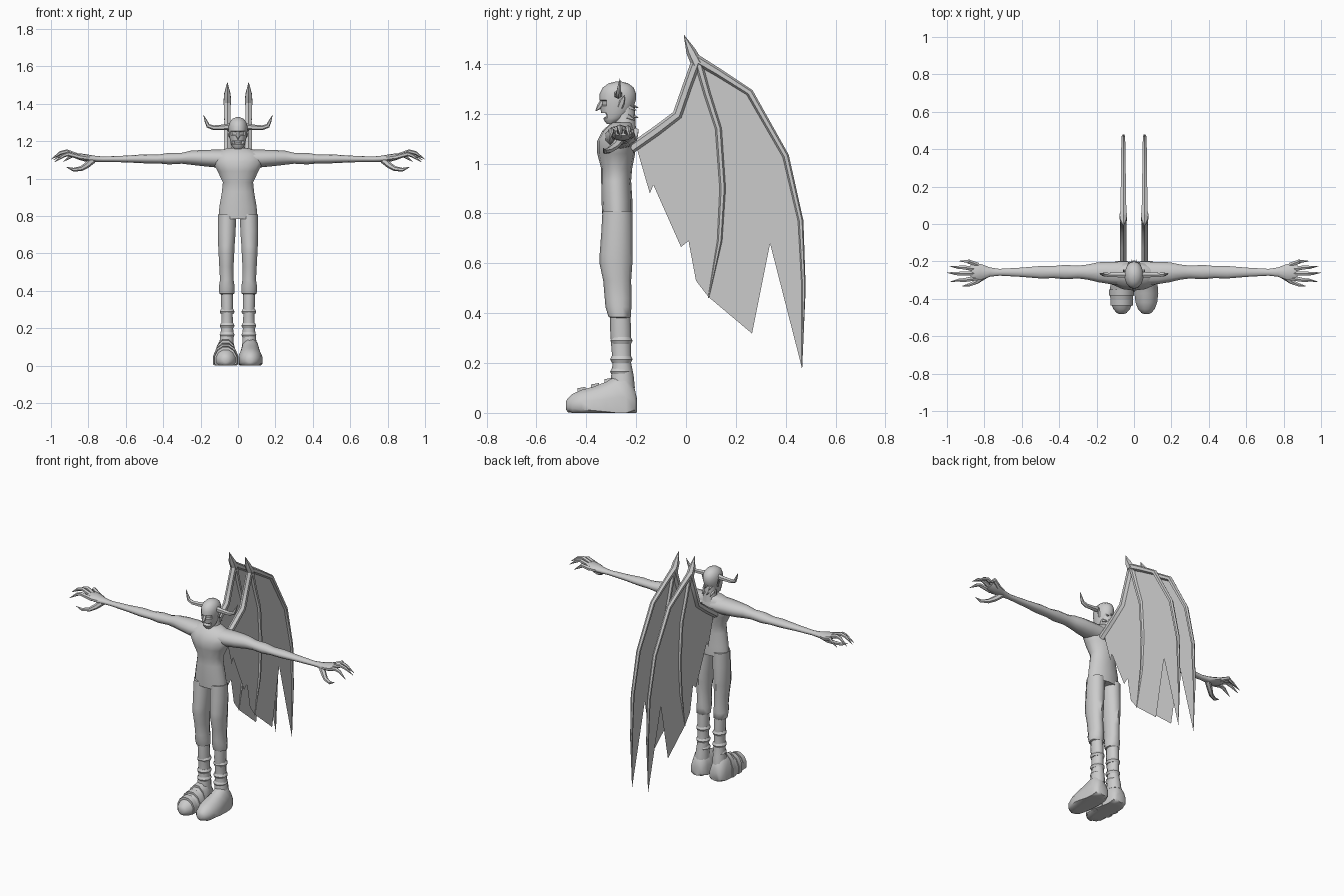
import bpy, bmesh, math
from mathutils import Vector

grey = bpy.data.materials.new("plain grey")
grey.diffuse_color = (0.6, 0.6, 0.6, 1)


def finish(name, bm, mirror=False, angle=50):
    bmesh.ops.recalc_face_normals(bm, faces=bm.faces)
    me = bpy.data.meshes.new(name)
    bm.to_mesh(me)
    bm.free()
    me.materials.append(grey)
    ob = bpy.data.objects.new(name, me)
    bpy.context.collection.objects.link(ob)
    bpy.ops.object.select_all(action='DESELECT')
    ob.select_set(True)
    bpy.context.view_layer.objects.active = ob
    bpy.ops.object.shade_smooth_by_angle(angle=math.radians(angle))
    if mirror:
        ob.modifiers.new("mirror", 'MIRROR')
    return ob


def loft(bm, rings, sides=8, ref=(1, 0, 0), axis=None, floor=False):
    """Skin elliptical rings (x, y, z, radius along ref, other radius)."""
    pts = [Vector(r[:3]) for r in rings]
    ref, loops = Vector(ref), []
    for i, r in enumerate(rings):
        t = Vector(axis) if axis else pts[min(i + 1, len(pts) - 1)] - pts[max(i - 1, 0)]
        t.normalize()
        u = (ref - t * ref.dot(t)).normalized()
        v = t.cross(u)
        ra, rb = r[3], r[-1]
        loop = []
        for k in range(sides):
            a = 2 * math.pi * (k + 0.5) / sides
            p = pts[i] + u * ra * math.cos(a) + v * rb * math.sin(a)
            if floor:
                p.z = max(p.z, 0)
            loop.append(bm.verts.new(p))
        loops.append(loop)
    for a, b in zip(loops, loops[1:]):
        for k in range(sides):
            n = (k + 1) % sides
            bm.faces.new((a[k], a[n], b[n], b[k]))
    bm.faces.new(loops[0][::-1])
    bm.faces.new(loops[-1])


def part(name, rings, mirror=False, **kw):
    bm = bmesh.new()
    loft(bm, rings, **kw)
    return finish(name, bm, mirror)


UP = (0, 0, 1)

# torso and neck
part("torso", [(0, -.275, .785, .108, .06), (0, -.277, .85, .102, .062), (0, -.28, .93, .088, .06),
               (0, -.278, .98, .083, .062), (0, -.28, 1.04, .112, .076), (0, -.278, 1.09, .14, .078),
               (0, -.27, 1.13, .135, .066), (0, -.262, 1.155, .09, .048), (0, -.255, 1.165, .045, .04)],
     sides=14, axis=UP)
part("neck", [(0, -.25, 1.13, .05, .05), (0, -.245, 1.17, .038, .042), (0, -.25, 1.23, .036, .045)],
     sides=10, axis=UP)

# head with sunken eyes and mouth
bm = bmesh.new()
loft(bm, [(0, -.303, 1.158, .018, .014), (0, -.296, 1.172, .032, .032), (0, -.288, 1.182, .037, .044),
          (0, -.282, 1.202, .043, .058), (0, -.277, 1.23, .048, .068), (0, -.274, 1.254, .051, .073),
          (0, -.273, 1.28, .051, .073), (0, -.272, 1.305, .044, .062), (0, -.271, 1.322, .028, .038),
          (0, -.271, 1.329, .008, .01)], sides=14, axis=UP)
bm.normal_update()


def head_faces(z0, z1, x0, x1):
    out = []
    for f in bm.faces:
        c = f.calc_center_median()
        if z0 < c.z < z1 and x0 < abs(c.x) < x1 and c.y < -.3:
            out.append(f)
    return out


mouth, eyes = head_faces(1.183, 1.2, -1, .035), head_faces(1.235, 1.254, .01, .034)
bmesh.ops.inset_region(bm, faces=mouth, thickness=.003, depth=-.016)
bmesh.ops.inset_region(bm, faces=eyes, thickness=.004, depth=-.008)
finish("head", bm, angle=40)
part("nose", [(0, -.335, 1.252, .008, .008), (0, -.345, 1.23, .013, .012), (0, -.362, 1.211, .002, .002)], sides=6)
part("horn", [(.035, -.272, 1.278, .018), (.08, -.272, 1.274, .015), (.13, -.272, 1.272, .013),
              (.16, -.27, 1.282, .011), (.17, -.268, 1.305, .008), (.184, -.265, 1.34, .001)],
     True, sides=6, ref=(0, 1, 0))

# hair spikes and ears
bm = bmesh.new()
for x, z, tip in ((.0, 1.235, -.19), (.022, 1.225, -.198), (.012, 1.195, -.19), (.03, 1.185, -.203)):
    loft(bm, [(x, -.235, z + .005, .013), (x, tip, z - .012, .001)], sides=5)
finish("hair_spikes", bm, True)
part("ear", [(.043, -.265, 1.225, .008, .012), (.053, -.255, 1.25, .005, .012), (.058, -.245, 1.275, .001)],
     True, sides=5)

# arms
part("arm", [(.03, -.265, 1.105, .068, .05), (.13, -.262, 1.108, .062, .047), (.19, -.258, 1.11, .056, .043),
             (.25, -.257, 1.112, .042, .038), (.3, -.257, 1.109, .036, .029), (.37, -.257, 1.107, .04, .031),
             (.43, -.257, 1.105, .034, .023), (.5, -.258, 1.106, .035, .024), (.6, -.258, 1.105, .026, .018),
             (.72, -.258, 1.104, .019, .014), (.77, -.257, 1.106, .026, .017), (.82, -.256, 1.112, .045, .02),
             (.86, -.254, 1.12, .046, .016), (.875, -.254, 1.122, .036, .01)],
     True, sides=10, ref=(0, 1, 0), axis=(1, 0, 0))

# clawed fingers and thumb
bm = bmesh.new()
for y0, y1, y2, reach, lift in ((-.22, -.2, -.198, .935, 1.132), (-.243, -.232, -.226, .985, 1.142),
                                (-.265, -.265, -.26, 1.0, 1.145), (-.288, -.3, -.308, .98, 1.132)):
    loft(bm, [(.835, y0, 1.113, .014), (.5 * (.835 + reach), y1, lift, .012),
              (reach - .05, y1, lift - .008, .01), (reach, y2, lift - .042, .001)], sides=6, ref=(0, 1, 0))
loft(bm, [(.775, -.262, 1.1, .018), (.81, -.285, 1.07, .016), (.84, -.308, 1.053, .013),
          (.88, -.325, 1.048, .01), (.918, -.332, 1.062, .001)], sides=6, ref=(0, 1, 0))
finish("fingers", bm, True)

# trouser legs with ragged cuffs, then shins
part("trouser_leg", [(.058, -.275, .81, .05, .06), (.06, -.277, .72, .05, .063), (.062, -.28, .64, .046, .066),
                     (.062, -.281, .6, .044, .066), (.062, -.276, .53, .04, .056), (.06, -.272, .46, .038, .054),
                     (.06, -.271, .425, .044, .052), (.06, -.266, .385, .042, .045), (.06, -.262, .38, .03, .035)],
     True, sides=10, axis=UP)
part("shin", [(.06, -.264, .41, .033, .04), (.058, -.262, .33, .034, .042), (.058, -.26, .27, .031, .04),
              (.058, -.257, .2, .034, .037), (.06, -.255, .15, .038, .045), (.062, -.255, .1, .042, .05)],
     True, sides=10, axis=UP)
bm = bmesh.new()
for z in (.165, .215, .29):
    loft(bm, [(.058, -.259, z - .014, .036, .038), (.058, -.259, z, .042, .045),
              (.058, -.259, z + .014, .034, .038)], sides=10, axis=UP)
finish("leg_wraps", bm, True)

# shoes, with straps on one of them
part("shoe", [(.066, y, .03, rx, top - .03) for y, rx, top in
              ((-.197, .03, .06), (-.206, .045, .1), (-.24, .053, .16), (-.28, .057, .152), (-.32, .062, .128),
               (-.37, .066, .108), (-.42, .06, .094), (-.455, .046, .078), (-.475, .028, .058), (-.482, .012, .045))],
     True, sides=12, axis=(0, -1, 0), floor=True)
bm = bmesh.new()
for y, top, rx in ((-.31, .142, .063), (-.365, .12, .069), (-.42, .104, .062)):
    loft(bm, [(-.066, y + .016, .03, rx, top - .027), (-.066, y - .016, .03, rx, top - .033)],
         sides=12, axis=(0, -1, 0), floor=True)
finish("shoe_straps", bm)

# wing bones: (y, z, radius) paths in the plane of each wing
WX = .057
bm = bmesh.new()
for path in (((-.22, 1.06, .02), (-.12, 1.13, .02), (-.035, 1.195, .02), (.005, 1.31, .019), (.045, 1.42, .02)),
             ((.045, 1.40, .024), (.02, 1.45, .02), (-.008, 1.515, .001)),
             ((.03, 1.425, .02), (.13, 1.365, .017), (.255, 1.285, .015), (.4, 1.03, .013), (.46, .77, .011),
              (.472, .5, .008), (.465, .18, .001)),
             ((.045, 1.42, .016), (.085, 1.28, .014), (.13, 1.14, .013), (.147, .9, .012), (.135, .69, .01),
              (.09, .46, .002))):
    loft(bm, [(WX, y, z, r) for y, z, r in path], sides=6)
finish("wing_bones", bm, True)

# torn wing membrane
outline = [(-.2, 1.07), (-.145, .88), (-.095, 1.0), (-.07, .99), (-.058, .875), (-.04, .71), (-.02, .665),
           (.01, .69), (.04, .69), (.04, .53), (.09, .465), (.265, .318), (.337, .68), (.465, .18), (.472, .5),
           (.46, .77), (.4, 1.03), (.255, 1.285), (.045, 1.41), (.005, 1.31), (-.035, 1.195)]
bm = bmesh.new()
sheet = bm.faces.new([bm.verts.new((WX, y, z)) for y, z in outline])
bmesh.ops.triangulate(bm, faces=[sheet])
finish("wing_membrane", bm, True)
